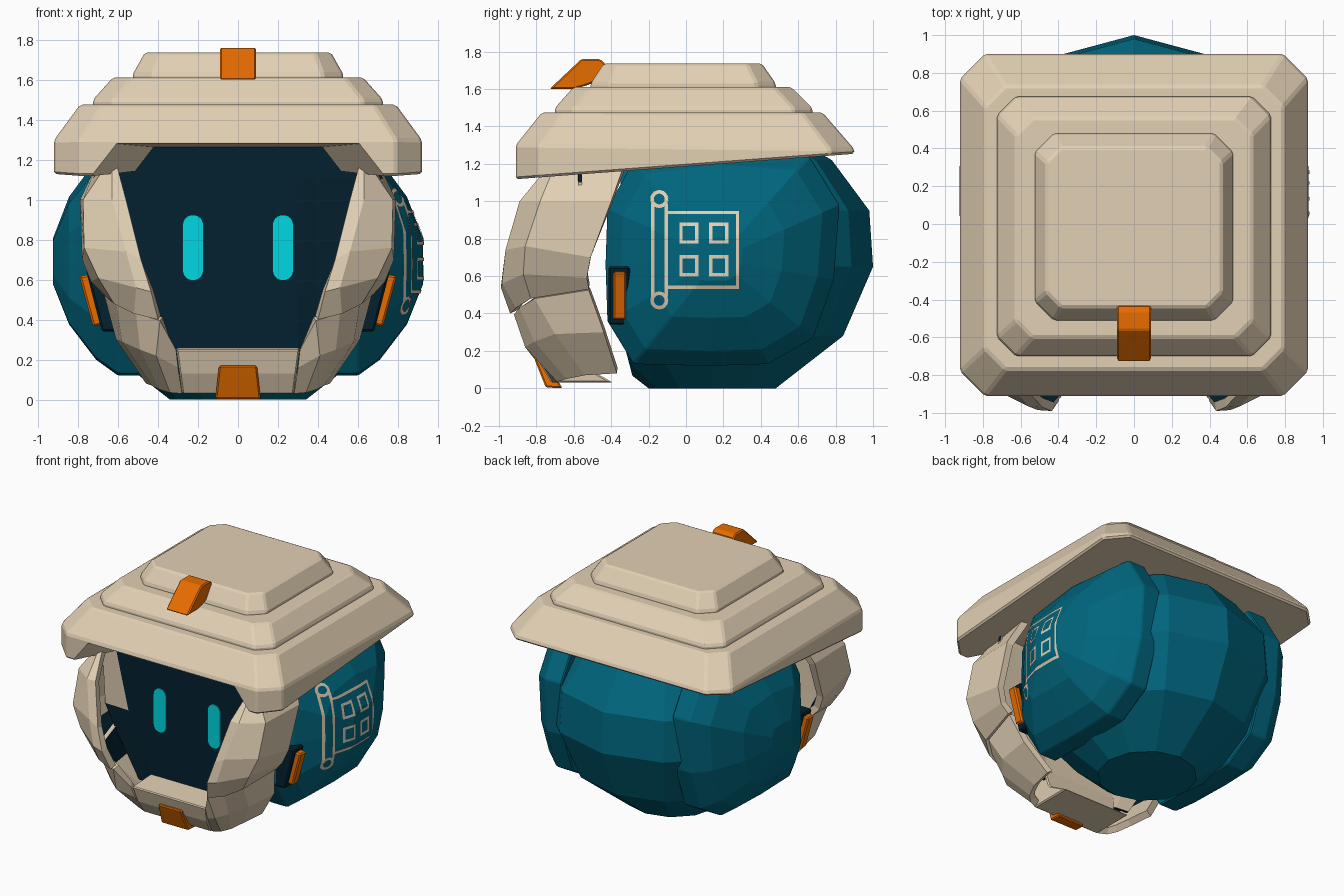
import bpy, bmesh, math
from mathutils import Vector
from mathutils.bvhtree import BVHTree

if "Cube" in bpy.data.objects:
    bpy.data.objects.remove(bpy.data.objects["Cube"])


def material(name, rgb):
    m = bpy.data.materials.new(name)
    m.diffuse_color = (*rgb, 1)
    m.use_nodes = True
    m.node_tree.nodes["Principled BSDF"].inputs["Base Color"].default_value = m.diffuse_color
    return m


CREAM = material("cream", (0.76, 0.63, 0.455))
TEAL = material("teal", (0.0, 0.13, 0.205))
ORANGE = material("orange", (0.80, 0.15, 0.0))
DARK = material("dark_navy", (0.001, 0.015, 0.028))
CYAN = material("cyan", (0.0, 0.68, 0.76))


def add(name, verts, faces, *mats, fix=True):
    me = bpy.data.meshes.new(name)
    me.from_pydata([tuple(v) for v in verts], [], faces)
    if fix:
        bm = bmesh.new()
        bm.from_mesh(me)
        bmesh.ops.recalc_face_normals(bm, faces=bm.faces)
        bm.to_mesh(me)
        bm.free()
    for m in mats:
        me.materials.append(m)
    ob = bpy.data.objects.new(name, me)
    bpy.context.collection.objects.link(ob)
    return ob


def loft(name, rings, *mats):
    """Closed solid through rings of equal length, capped at both ends."""
    n = len(rings[0])
    faces = [(r * n + i, r * n + (i + 1) % n, (r + 1) * n + (i + 1) % n, (r + 1) * n + i)
             for r in range(len(rings) - 1) for i in range(n)]
    faces += [tuple(range(n)), tuple(range((len(rings) - 1) * n, len(rings) * n))]
    return add(name, [v for r in rings for v in r], faces, *mats)


def sheet(name, rows, s, thick, outer, lining, plain):
    """Solidified grid, mirrored for s = -1, lined inside; plain(row, column) cells are cream."""
    n = len(rows[0])
    faces, slots = [], []
    for r in range(len(rows) - 1):
        for c in range(n - 1):
            f = (r * n + c, (r + 1) * n + c, (r + 1) * n + c + 1, r * n + c + 1)
            faces.append(f if s > 0 else f[::-1])
            slots.append(2 if plain(r, c) else 0)
    ob = add(name, [(s * x, y, z) for row in rows for x, y, z in row], faces,
             outer, lining, CREAM, CREAM, fix=False)
    for p, i in zip(ob.data.polygons, slots):
        p.material_index = i
    mod = ob.modifiers.new("thickness", 'SOLIDIFY')
    mod.thickness, mod.offset, mod.material_offset = thick, -1, 1
    return ob


def bevel(ob, w):
    mod = ob.modifiers.new("bevel", 'BEVEL')
    mod.width, mod.segments, mod.limit_method = w, 1, 'ANGLE'
    return ob


# Head core: faceted ball with its front sliced off
profile = [(0, .34), (.28, .70), (.65, .86), (.95, .84), (1.22, .64), (1.36, .40)]
core = loft("head_core", [[(r * math.sin(a * math.pi / 6), .14 + r * math.cos(a * math.pi / 6), z)
                           for a in range(12)] for z, r in profile], TEAL)
bm = bmesh.new()
bm.from_mesh(core.data)
for co, no in (((0, -.35, 0), (0, -1, 0)), ((0, -.29, .08), (0, -.95, -.25))):
    cut = bmesh.ops.bisect_plane(bm, geom=bm.verts[:] + bm.edges[:] + bm.faces[:],
                                 plane_co=co, plane_no=no, clear_outer=True)
    edges = [e for e in cut["geom_cut"] if isinstance(e, bmesh.types.BMEdge)]
    bmesh.ops.contextual_create(bm, geom=edges)
bmesh.ops.recalc_face_normals(bm, faces=bm.faces)
bm.to_mesh(core.data)
bm.free()

# Domed side shells
outline = [(-.42, .36), (-.28, .13), (.12, .12), (.44, .13), (.68, .27), (.79, .58),
           (.82, .98), (.66, 1.24), (.2, 1.28), (-.28, 1.22), (-.42, .96), (-.43, .66)]
shells = {}
for s, side in ((1, "right"), (-1, "left")):
    rings = [[(s * x, .17 + (y - .17) * k, .69 + (z - .69) * k) for y, z in outline]
             for k, x in ((1, .46), (1, .60), (.86, .71), (.55, .845), (.2, .925))]
    shells[s] = bevel(loft(side + "_side_shell", rings, TEAL), .008)


# Tiered hat with chamfered corners
def octagon(hx, y0, y1, c, z, tilt=0.0):
    pts = [(hx, y0 + c), (hx, y1 - c), (hx - c, y1), (-hx + c, y1),
           (-hx, y1 - c), (-hx, y0 + c), (-hx + c, y0), (hx - c, y0)]
    return [(x, y, z + tilt * (y - y0)) for x, y in pts]


brim = loft("hat_brim", [octagon(.92, -.91, .90, .13, 1.118, .075),
                         octagon(.92, -.91, .90, .13, 1.30, -.012),
                         octagon(.79, -.77, .73, .11, 1.475)], CREAM)
middle = loft("hat_middle_tier", [octagon(.725, -.70, .675, .1, 1.44),
                                  octagon(.725, -.70, .675, .1, 1.50),
                                  octagon(.625, -.60, .56, .09, 1.612)], CREAM)
top = loft("hat_top_tier", [octagon(.525, -.51, .48, .1, 1.58),
                            octagon(.525, -.51, .48, .1, 1.63),
                            octagon(.465, -.44, .405, .08, 1.737)], CREAM)
for ob in (brim, middle, top):
    bevel(ob, .012)

# Tapered recess in the brim above the face
cutter = loft("brim_recess_cutter",
              [[(-.82, -1, 1.08), (-.66, -1, 1.285), (.66, -1, 1.285), (.82, -1, 1.08)],
               [(-.46, -.42, 1.08), (-.32, -.42, 1.255), (.32, -.42, 1.255), (.46, -.42, 1.08)]],
              CREAM)
cutter.hide_render = True
cutter.display_type = 'WIRE'
mod = brim.modifiers.new("recess", 'BOOLEAN')
mod.operation, mod.object, mod.solver = 'DIFFERENCE', cutter, 'EXACT'

# Dark visor set deep in the guard, with a cream panel hidden beside each edge
visor_rows = []
for z, wi, w in ((1.34, .60, .66), (1.10, .60, .725), (.68, .50, .70), (.52, .45, .62), (.18, .32, .42)):
    visor_rows.append([(-w, -.575, z), (-wi, -.585, z), (-.3, -.60, z),
                       (.3, -.60, z), (wi, -.585, z), (w, -.575, z)])
sheet("visor", visor_rows, 1, .02, DARK, CREAM, lambda r, c: r == 1 and c in (0, 4))

# Eyes: thin upright capsules
for s, side in ((1, "right"), (-1, "left")):
    ring = []
    for i in range(20):
        a = math.pi * (i if i < 10 else i - 1) / 9
        ring.append((s * .225 + .053 * math.cos(a),
                     .76 + .053 * math.sin(a) + (.112 if i < 10 else -.112)))
    loft(side + "_eye", [[(x, y, z) for x, z in ring] for y in (-.608, -.601)], CYAN)

# Face guard: upper cheek plates and lower jaw plates
cheek = [[(.62, -.66, 1.26), (.63, -.64, 1.26), (.65, -.6, 1.26), (.68, -.31, 1.26)],
         [(.60, -.76, 1.15), (.63, -.75, 1.17), (.66, -.71, 1.17), (.71, -.34, 1.17)],
         [(.56, -.89, 1.0), (.63, -.89, 1.0), (.775, -.78, 1.0), (.79, -.40, 1.0)],
         [(.485, -.97, .70), (.56, -.965, .74), (.77, -.86, .76), (.78, -.51, .70)],
         [(.435, -.99, .54), (.51, -.985, .56), (.70, -.87, .61), (.735, -.53, .59)],
         [(.40, -.94, .40), (.52, -.91, .43), (.62, -.83, .48), (.68, -.52, .53)]]
jaw = [[(.31, -.83, .25), (.39, -.92, .395), (.51, -.89, .43), (.61, -.81, .48), (.67, -.52, .525)],
       [(.30, -.79, .16), (.41, -.86, .22), (.49, -.81, .25), (.58, -.70, .29), (.61, -.44, .30)],
       [(.28, -.71, .03), (.34, -.69, .035), (.39, -.64, .05), (.43, -.54, .07), (.46, -.37, .08)]]
for s, side in ((1, "right"), (-1, "left")):
    sheet(side + "_cheek_guard", cheek, s, .05, CREAM, DARK, lambda r, c: c == 2 and r in (2, 3))
    sheet(side + "_jaw_guard", jaw, s, .05, CREAM, DARK, lambda r, c: r == 1)


# Chin block and extruded orange clips
def extrude_x(name, prof, w, mat, flare=1.0):
    zmin = min(z for _, z in prof)
    zmax = max(z for _, z in prof)

    def half(z):
        return w * (flare + (1 - flare) * (z - zmin) / (zmax - zmin))
    return bevel(loft(name, [[(s * half(z), y, z) for y, z in prof] for s in (-1, 1)], mat), .008)


extrude_x("chin_block", [(-.58, .26), (-.82, .25), (-.78, .13), (-.72, .03), (-.39, .03), (-.55, .12)],
          .31, CREAM, .9)
extrude_x("chin_clip", [(-.76, .17), (-.815, .17), (-.80, .13), (-.75, .005), (-.66, 0), (-.69, .05)],
          .095, ORANGE, 1.2)
extrude_x("hat_clip", [(-.73, 1.60), (-.56, 1.76), (-.46, 1.76), (-.43, 1.735), (-.48, 1.64),
                       (-.53, 1.62), (-.60, 1.60)], .09, ORANGE)

# Side latches on dark bases
for s, side in ((1, "right"), (-1, "left")):
    for name, prof, y0, y1, mat in (
            ("_latch_base", [(.56, .34), (.68, .34), (.76, .65), (.62, .65)], -.415, -.30, DARK),
            ("_latch", [(.66, .38), (.725, .365), (.795, .62), (.73, .625)], -.39, -.32, ORANGE)):
        bevel(loft(side + name, [[(s * x, y, z) for x, z in prof] for y in (y0, y1)], mat), .01)

# Scroll emblem: fine strips projected onto the right shell
tree = BVHTree.FromPolygons([v.co for v in shells[1].data.vertices],
                            [p.vertices[:] for p in shells[1].data.polygons])
verts, faces = [], []
W = .009


def on_shell(y, z):
    hit = tree.ray_cast(Vector((2, y, z)), Vector((-1, 0, 0)))[0]
    return (hit.x + .005, y, z)


def stroke(points):
    """Ribbon of constant width along a polyline in the y-z plane."""
    for (ay, az), (by, bz) in zip(points, points[1:]):
        d = Vector((by - ay, bz - az))
        n = max(1, round(d.length / .02))
        d.normalize()
        ay, az, by, bz = ay - d.x * W, az - d.y * W, by + d.x * W, bz + d.y * W
        for i in range(n + 1):
            y, z = ay + (by - ay) * i / n, az + (bz - az) * i / n
            k = len(verts)
            verts.extend([on_shell(y - d.y * W, z + d.x * W), on_shell(y + d.y * W, z - d.x * W)])
            if i:
                faces.append((k - 2, k - 1, k + 1, k))


def box(y0, y1, z0, z1):
    stroke([(y0, z0), (y1, z0), (y1, z1), (y0, z1), (y0, z0)])


box(-.105, .275, .54, .94)
for y in (.015, .175):
    for z in (.655, .83):
        box(y - .042, y + .042, z - .048, z + .048)
for z in (.47, 1.012):
    stroke([(-.143 + .038 * math.cos(i * math.pi / 8), z + .038 * math.sin(i * math.pi / 8))
            for i in range(17)])
for y in (-.178, -.105):
    stroke([(y, .50), (y, .98)])
emblem = add("scroll_emblem", verts, faces, CREAM, fix=False)
for p in emblem.data.polygons:
    if p.normal.x < 0:
        p.flip()
